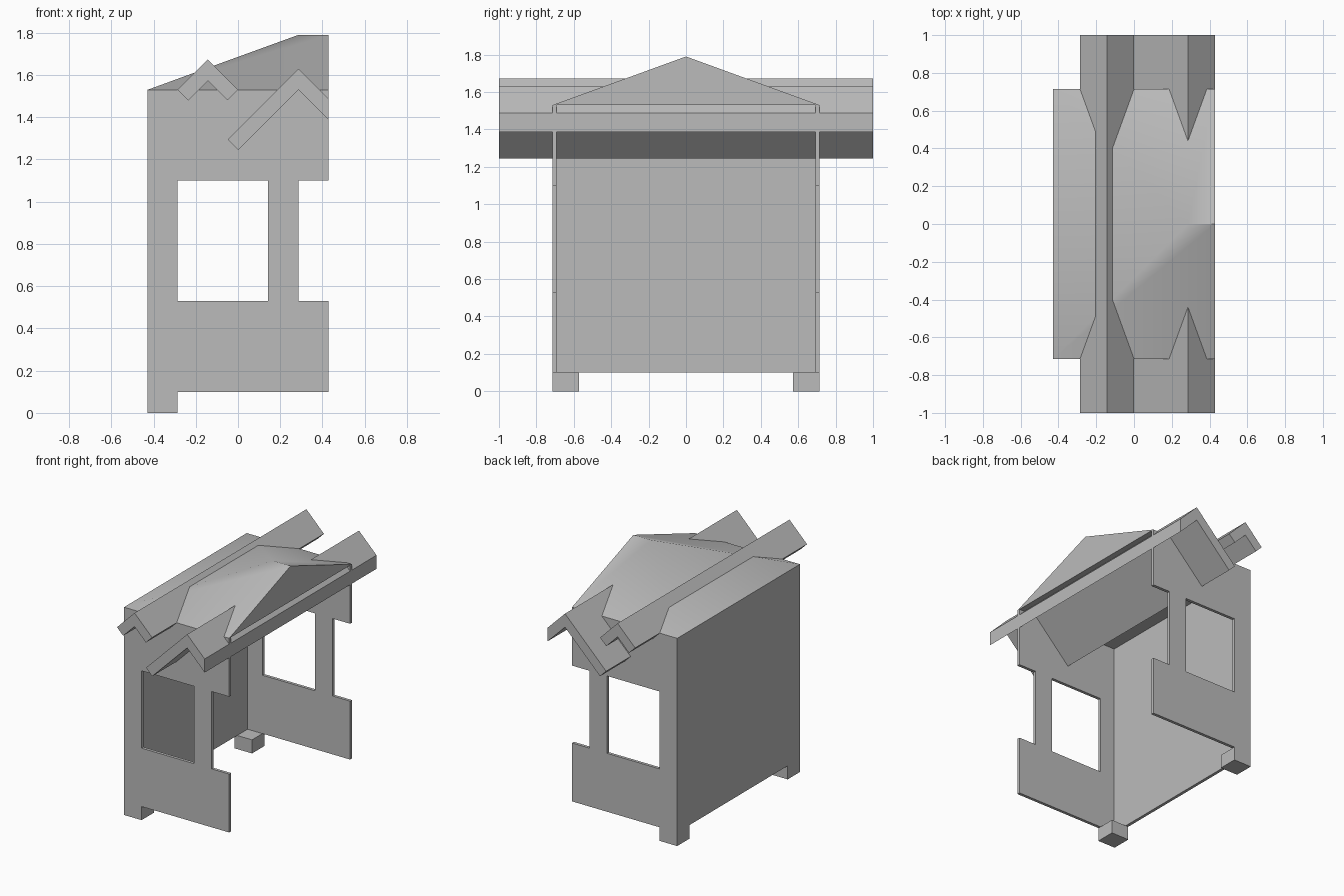
import bpy
import bmesh
import math

# Remove only the default cube
cube = bpy.data.objects.get("Cube")
if cube:
    bpy.data.objects.remove(cube, do_unlink=True)

# Single plain grey
grey = bpy.data.materials.new("plain_grey")
grey.use_nodes = True
colour = (0.5, 0.5, 0.5, 1.0)
grey.diffuse_color = colour
grey.node_tree.nodes["Principled BSDF"].inputs["Base Color"].default_value = colour

# Main dimensions
UNIT = 1 / 7
HALF_X, HALF_Y = 3 * UNIT, 5 * UNIT
FLOOR, EAVES, PEAK = 0.1, 1.53, 1.79
SILL, LINTEL = 0.53, 1.10
RIDGE_X = 2 * UNIT
WALL = 0.022


def finish(name, bm):
    mesh = bpy.data.meshes.new(name)
    bm.to_mesh(mesh)
    bm.free()
    mesh.materials.append(grey)
    obj = bpy.data.objects.new(name, mesh)
    bpy.context.collection.objects.link(obj)
    return obj


def prism(name, profile, y0, y1):
    """Extrude an x-z outline along y."""
    bm = bmesh.new()
    face = bm.faces.new([bm.verts.new((x, y0, z)) for x, z in profile])
    moved = bmesh.ops.extrude_face_region(bm, geom=[face])["geom"]
    verts = [v for v in moved if isinstance(v, bmesh.types.BMVert)]
    bmesh.ops.translate(bm, verts=verts, vec=(0, y1 - y0, 0))
    bmesh.ops.recalc_face_normals(bm, faces=bm.faces)
    return finish(name, bm)


# Three-sided wall shell, with a window and an edge notch in both end walls
cuts = [HALF_X, 2 * UNIT, UNIT, -2 * UNIT, -HALF_X]
path = [(x, -HALF_Y) for x in cuts] + [(x, HALF_Y) for x in reversed(cuts)]
levels = [FLOOR, SILL, LINTEL, EAVES]
openings = {0, 2, 6, 8}
bm = bmesh.new()
rows = [[bm.verts.new((x, y, z)) for x, y in path] for z in levels]
for r in range(len(levels) - 1):
    for c in range(len(path) - 1):
        if r == 1 and c in openings:
            continue
        bm.faces.new((rows[r][c], rows[r + 1][c], rows[r + 1][c + 1], rows[r][c + 1]))
walls = finish("walls", bm)
shell = walls.modifiers.new("thickness", "SOLIDIFY")
shell.thickness = WALL
shell.offset = -1
shell.use_even_offset = True

# Corner feet
for label, side in (("front", -1), ("back", 1)):
    prism(label + "_foot",
          [(-HALF_X, 0), (-RIDGE_X, 0), (-RIDGE_X, FLOOR), (-HALF_X, FLOOR)],
          side * HALF_Y, side * 4 * UNIT)

# Half-hipped roof with a closed gable on the open side
bm = bmesh.new()
a, b, c, d = [bm.verts.new((x, y, EAVES)) for x, y in
              ((-HALF_X, -HALF_Y), (HALF_X, -HALF_Y), (HALF_X, HALF_Y), (-HALF_X, HALF_Y))]
peak = bm.verts.new((RIDGE_X, 0, PEAK))
end = bm.verts.new((HALF_X, 0, PEAK))
for loop in ((d, c, b, a), (a, b, end, peak), (c, d, peak, end), (d, a, peak), (b, c, end)):
    bm.faces.new(loop)
bmesh.ops.recalc_face_normals(bm, faces=bm.faces)
roof = finish("roof", bm)
bpy.ops.object.select_all(action="DESELECT")
roof.select_set(True)
bpy.context.view_layer.objects.active = roof
bpy.ops.object.shade_smooth_by_angle(angle=math.radians(30))


# Long angled ridge covers passing through the roof
def ridge_cover(name, x, top, left, right, drop, trim_right=False):
    t = 0.05
    inner = top - 2 * t
    if trim_right:
        right_end = [(x + right, top - right), (x + right, inner - right)]
    else:
        right_end = [(x + right, top - right), (x + right - t, top - right - t)]
    profile = [(x - left, top - drop), (x, top)] + right_end
    profile += [(x, inner), (x - left + t, top - drop - t)]
    prism(name, profile, -1, 1)


ridge_cover("small_ridge_cover", -UNIT, 1.673, UNIT, UNIT, UNIT)
ridge_cover("large_ridge_cover", RIDGE_X, 1.63, 0.335, UNIT, 0.335, trim_right=True)
